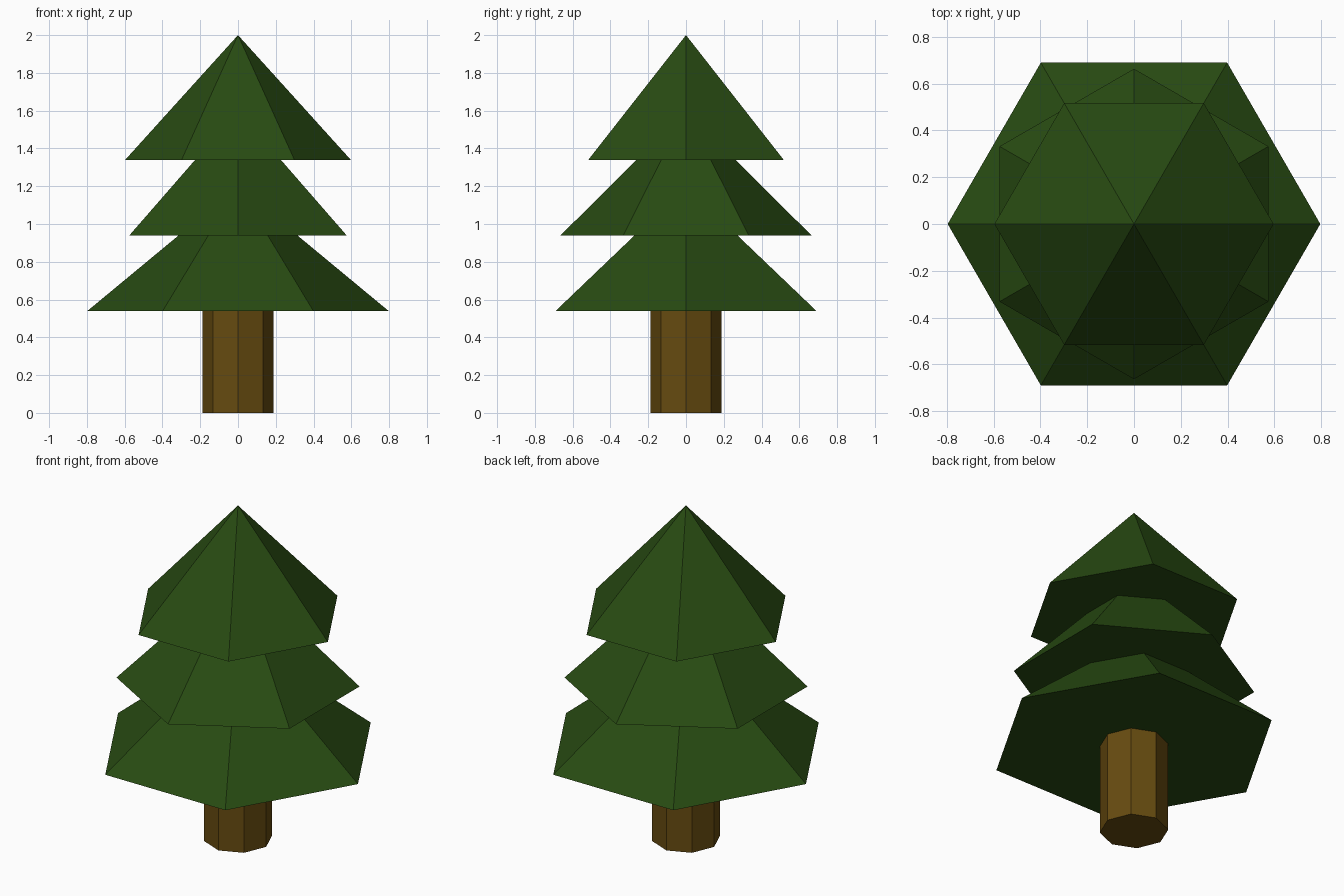
import bpy, math

if "Cube" in bpy.data.objects:
    bpy.data.objects.remove(bpy.data.objects["Cube"])


def material(name, rgb):
    m = bpy.data.materials.new(name)
    m.diffuse_color = (*rgb, 1.0)
    m.use_nodes = True
    m.node_tree.nodes["Principled BSDF"].inputs["Base Color"].default_value = m.diffuse_color
    return m


GREEN = material("pine green", (0.021, 0.070, 0.006))
BROWN = material("bark brown", (0.133, 0.070, 0.005))


def ngon_solid(name, sides, radius, z0, z1, mat, top_radius=None, turn=0.0):
    """Prism (top_radius given) or pyramid with a corner at angle `turn`."""
    def ring(r, z):
        angles = [turn + math.tau * i / sides for i in range(sides)]
        return [(r * math.cos(a), r * math.sin(a), z) for a in angles]

    verts = ring(radius, z0)
    faces = [tuple(reversed(range(sides)))]
    if top_radius is None:
        verts.append((0, 0, z1))
        faces += [(i, (i + 1) % sides, sides) for i in range(sides)]
    else:
        verts += ring(top_radius, z1)
        faces += [(i, (i + 1) % sides, sides + (i + 1) % sides, sides + i)
                  for i in range(sides)]
        faces.append(tuple(range(sides, 2 * sides)))
    mesh = bpy.data.meshes.new(name)
    mesh.from_pydata(verts, [], faces)
    mesh.materials.append(mat)
    obj = bpy.data.objects.new(name, mesh)
    bpy.context.collection.objects.link(obj)
    return obj


# Octagonal trunk
ngon_solid("trunk", 8, 0.187, 0.0, 0.54, BROWN, top_radius=0.187)

# Three stacked hexagonal foliage tiers, the middle one turned by 30 degrees
tiers = [("lower_foliage", 0.797, 0.54, 0),
         ("middle_foliage", 0.664, 0.94, 30),
         ("top_foliage", 0.597, 1.34, 0)]
for name, radius, base, turn in tiers:
    ngon_solid(name, 6, radius, base, base + 0.66, GREEN,
               turn=math.radians(turn))
